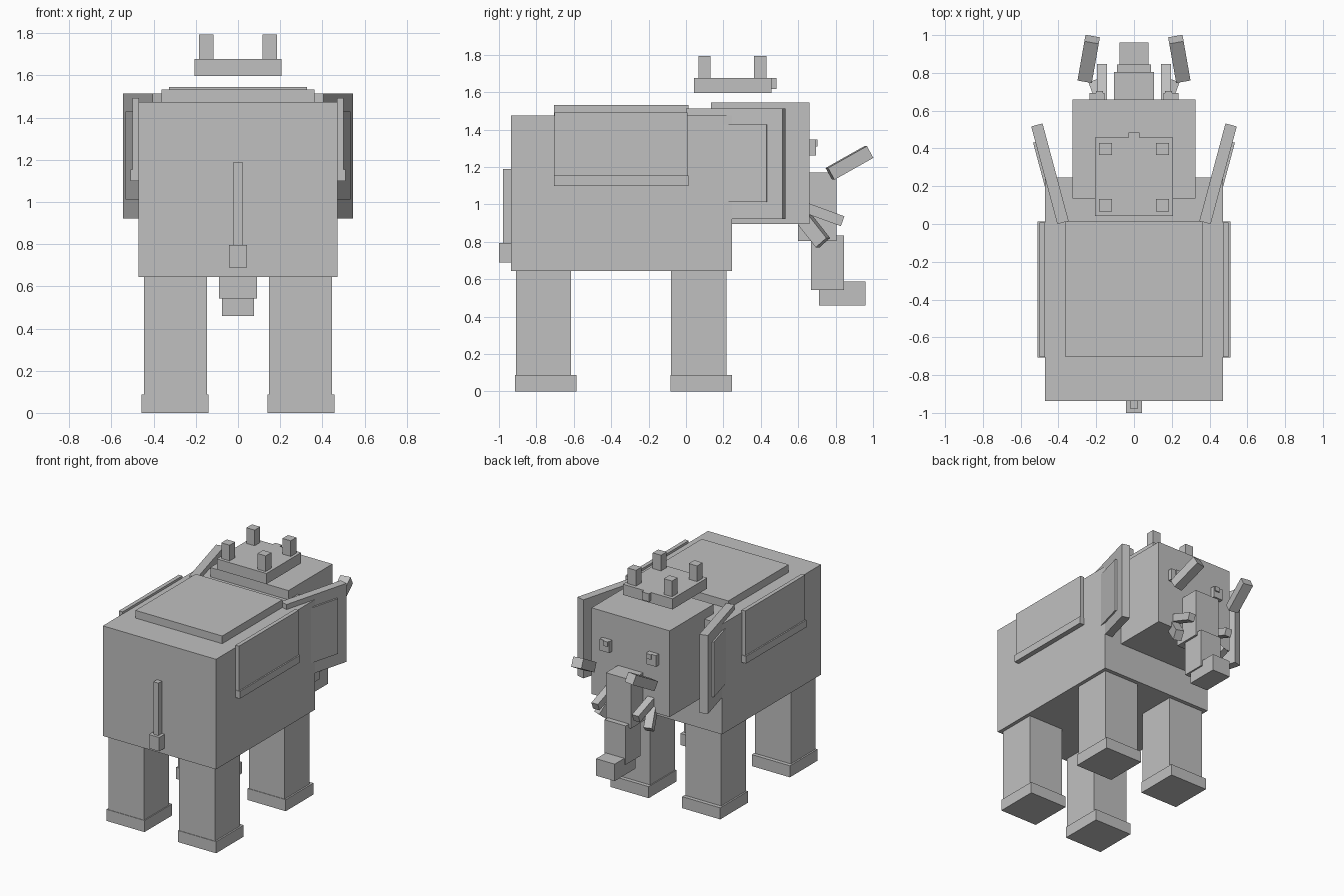
import bpy
import bmesh
from math import radians
from mathutils import Euler, Matrix, Vector

cube = bpy.data.objects.get("Cube")
if cube:
    bpy.data.objects.remove(cube, do_unlink=True)

# One plain grey for the whole animal
grey = bpy.data.materials.new("plain_grey")
grey.use_nodes = True
COLOUR = (0.53, 0.53, 0.53, 1)
grey.diffuse_color = COLOUR
grey.node_tree.nodes["Principled BSDF"].inputs["Base Color"].default_value = COLOUR


def block(name, centre, size, pitch=0, yaw=0):
    """Box of a given size, pitched about x and then turned about z."""
    rot = Euler((radians(pitch), 0, radians(yaw))).to_matrix().to_4x4()
    bm = bmesh.new()
    bmesh.ops.create_cube(bm, size=1, matrix=Matrix.Translation(centre) @ rot @ Matrix.Diagonal((*size, 1)))
    mesh = bpy.data.meshes.new(name)
    bm.to_mesh(mesh)
    bm.free()
    mesh.materials.append(grey)
    obj = bpy.data.objects.new(name, mesh)
    bpy.context.collection.objects.link(obj)
    return obj


def span(name, x, y, z):
    """Box from its (low, high) range on each axis."""
    lo, hi = Vector((x[0], y[0], z[0])), Vector((x[1], y[1], z[1]))
    return block(name, (lo + hi) / 2, hi - lo)


def middle(name, half, y, z):
    return span(name, (-half, half), y, z)


def pair(name, x, y, z):
    span("left_" + name, x, y, z)
    span("right_" + name, (-x[1], -x[0]), y, z)


def turned_pair(name, centre, size, pitch=0, yaw=0):
    x, y, z = centre
    block("left_" + name, (x, y, z), size, pitch, yaw)
    block("right_" + name, (-x, y, z), size, pitch, -yaw)


# Body, head and back blanket
middle("body", 0.472, (-0.936, 0.246), (0.645, 1.475))
middle("head", 0.326, (0.135, 0.66), (0.895, 1.545))
middle("back_blanket", 0.362, (-0.705, 0.013), (1.46, 1.533))

# Blanket flaps with a lower border
pair("blanket_flap", (0.47, 0.5), (-0.703, 0.008), (1.10, 1.492))
pair("flap_border", (0.47, 0.51), (-0.706, 0.013), (1.10, 1.155))

# Legs and feet
for end, start in (("back", -0.91), ("front", -0.08)):
    pair(end + "_leg", (0.147, 0.445), (start, start + 0.296), (0.05, 0.65))
    pair(end + "_foot", (0.14, 0.457), (start - 0.004, start + 0.325), (0, 0.087))

# Tail
middle("tail", 0.021, (-0.978, -0.93), (0.79, 1.19))
middle("tail_tuft", 0.043, (-1.0, -0.934), (0.69, 0.795))

# Trunk
middle("upper_trunk", 0.105, (0.60, 0.805), (0.805, 1.17))
middle("lower_trunk", 0.089, (0.668, 0.845), (0.543, 0.835))
middle("trunk_tip", 0.077, (0.711, 0.96), (0.46, 0.588))

# Ears with a raised panel on the outer face
turned_pair("ear", (0.445, 0.266, 1.217), (0.062, 0.535, 0.592), yaw=-15)
turned_pair("ear_panel", (0.471, 0.245, 1.22), (0.026, 0.39, 0.416), yaw=-15)

# Eyes
pair("eye", (0.155, 0.235), (0.64, 0.694), (1.262, 1.347))
pair("pupil", (0.163, 0.2), (0.67, 0.704), (1.31, 1.347))

# Tusks: raised tip, middle and steep root
turned_pair("tusk_tip", (0.24, 0.874, 1.222), (0.077, 0.241, 0.072), 29, 10)
turned_pair("tusk_middle", (0.169, 0.72, 0.953), (0.054, 0.25, 0.056), -20)
turned_pair("tusk_root", (0.185, 0.684, 0.857), (0.06, 0.16, 0.078), -50, -20)

# Headdress with four pegs and a front jewel
middle("headdress", 0.207, (0.043, 0.457), (1.597, 1.677))
middle("headdress_jewel", 0.029, (0.45, 0.484), (1.617, 1.677))
for end, y in (("back", 0.066), ("front", 0.364)):
    pair(end + "_peg", (0.116, 0.185), (y, y + 0.066), (1.67, 1.795))
